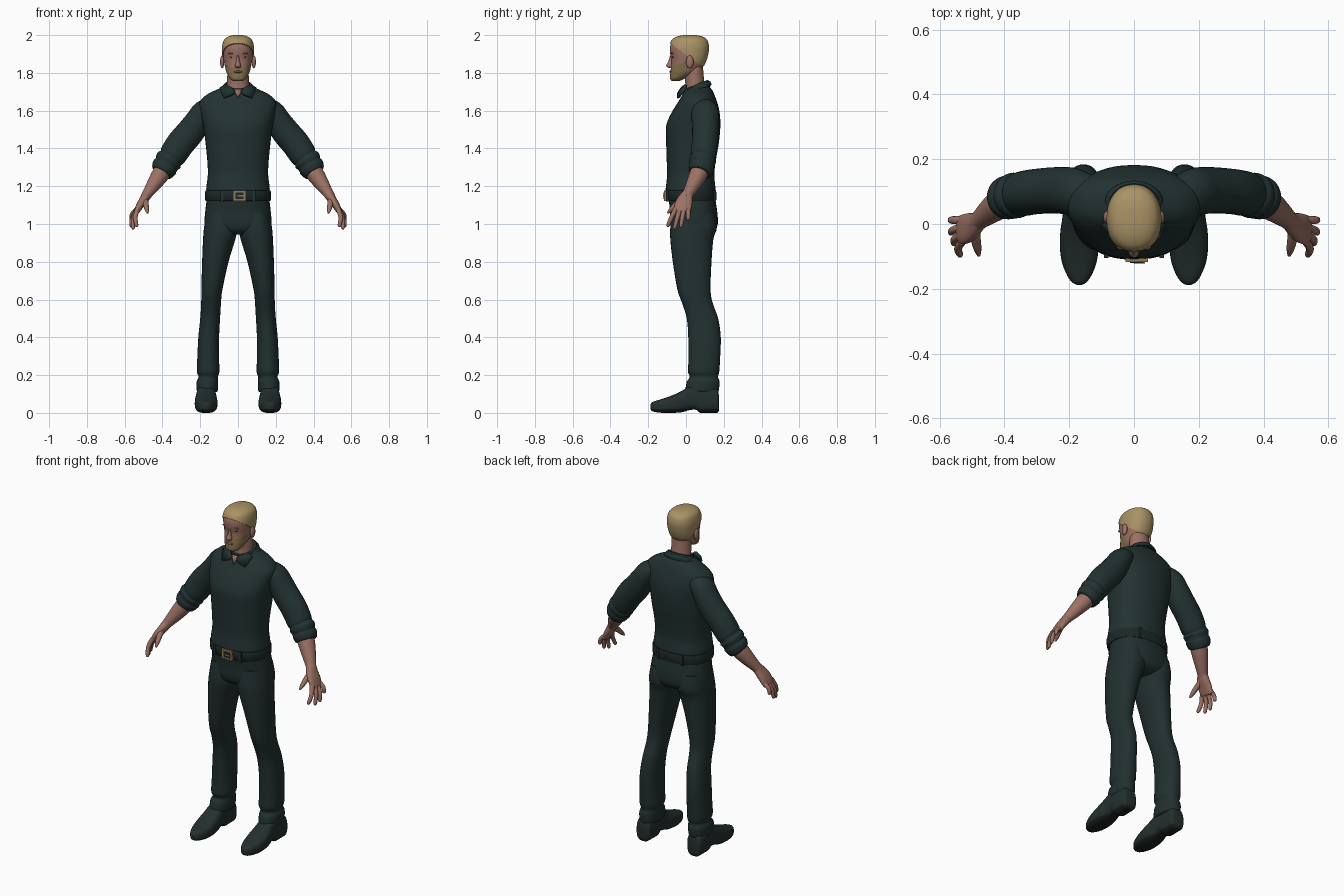
import bpy, bmesh, math
from mathutils import Vector

if "Cube" in bpy.data.objects:
    bpy.data.objects.remove(bpy.data.objects["Cube"])


def material(name, *rgb):
    m = bpy.data.materials.new(name)
    m.use_nodes = True
    m.diffuse_color = (*rgb, 1)
    m.node_tree.nodes["Principled BSDF"].inputs["Base Color"].default_value = (*rgb, 1)
    return m


skin = material("skin", .33, .165, .125)
lips = material("lip skin", .24, .10, .08)
blond = material("blond hair", .40, .29, .13)
stubble = material("stubble", .23, .165, .07)
cloth = material("shirt cloth", .017, .032, .032)
denim = material("trouser cloth", .016, .029, .029)
leather = material("shoe leather", .017, .029, .028)
rubber = material("sole rubber", .012, .014, .013)
black = material("belt leather", .012, .02, .02)
brass = material("brass", .30, .19, .09)

X, Y, Z = Vector((1, 0, 0)), Vector((0, 1, 0)), Vector((0, 0, 1))


def finish(name, bm, mats, mirror=False, angle=50):
    """Turn a bmesh into a smooth shaded object, mirrored across x if asked."""
    bmesh.ops.recalc_face_normals(bm, faces=bm.faces)
    for f in bm.faces:
        f.smooth = True
    mesh = bpy.data.meshes.new(name)
    bm.to_mesh(mesh)
    bm.free()
    for m in mats:
        mesh.materials.append(m)
    mesh.set_sharp_from_angle(angle=math.radians(angle))
    ob = bpy.data.objects.new(name, mesh)
    bpy.context.collection.objects.link(ob)
    if mirror:
        ob.modifiers.new("Mirror", 'MIRROR')
    return ob


def smooth_rows(rows, steps):
    """Catmull-Rom interpolation of the section rows."""
    out = []
    for i in range(len(rows) - 1):
        a, b, c, d = (rows[min(max(i + k, 0), len(rows) - 1)] for k in (-1, 0, 1, 2))
        for s in range(steps):
            t = s / steps
            out.append([q + t / 2 * (r - p + t * (2*p - 5*q + 4*r - w + t * (3*(q - r) + w - p)))
                        for p, q, r, w in zip(a, b, c, d)])
    return out + [list(rows[-1])]


def loft(name, rows, mats, axis=None, ref=Y, power=2.0, sides=32, steps=4,
         mirror=False, splits=(), keep=None, paint=None):
    """Skin superellipse sections (x, y, z, radius along ref, other radius)."""
    bm = bmesh.new()
    rows = smooth_rows(rows, steps)
    rings = []
    for i, r in enumerate(rows):
        lo, hi = rows[max(i - 1, 0)], rows[min(i + 1, len(rows) - 1)]
        t = axis or (Vector(hi[:3]) - Vector(lo[:3])).normalized()
        u = (ref - t * ref.dot(t)).normalized()
        v = t.cross(u)
        ring = []
        for k in range(sides):
            a = math.tau * k / sides
            c, s = (math.copysign(abs(f(a)) ** (2 / power), f(a)) for f in (math.cos, math.sin))
            ring.append(bm.verts.new(Vector(r[:3]) + u * c * r[3] + v * s * r[4]))
        rings.append(ring)
    for a, b in zip(rings, rings[1:]):
        for k in range(sides):
            j = (k + 1) % sides
            bm.faces.new((a[k], a[j], b[j], b[k]))
    bm.faces.new(rings[0])
    bm.faces.new(rings[-1])
    for co, no in splits:
        bmesh.ops.bisect_plane(bm, geom=bm.verts[:] + bm.edges[:] + bm.faces[:], plane_co=co, plane_no=no)
    if keep:
        bmesh.ops.bisect_plane(bm, geom=bm.verts[:] + bm.edges[:] + bm.faces[:],
                               plane_co=keep[0], plane_no=keep[1], clear_inner=True)
        bmesh.ops.holes_fill(bm, edges=[e for e in bm.edges if e.is_boundary], sides=0)
    if paint:
        for f in bm.faces:
            f.material_index = paint(f.calc_center_median())
    return finish(name, bm, mats, mirror)


def slab(z, x0, x1, front, back):
    return ((x0 + x1) / 2, (front + back) / 2, z, (back - front) / 2, (x1 - x0) / 2)


def body(rows):
    return [slab(z, -w, w, f, b) for z, w, f, b in rows]


def blob(name, at, size, mat, mirror=False):
    bm = bmesh.new()
    bmesh.ops.create_uvsphere(bm, u_segments=20, v_segments=12, radius=1)
    bmesh.ops.scale(bm, vec=size, verts=bm.verts)
    bmesh.ops.translate(bm, vec=at, verts=bm.verts)
    return finish(name, bm, [mat], mirror)


def box(name, at, size, mat, mirror=False):
    bm = bmesh.new()
    bmesh.ops.create_cube(bm, size=1)
    bmesh.ops.scale(bm, vec=size, verts=bm.verts)
    bmesh.ops.translate(bm, vec=at, verts=bm.verts)
    return finish(name, bm, [mat], mirror, 30)


def plate(name, points, mat, thick, mirror=False):
    bm = bmesh.new()
    bm.faces.new([bm.verts.new(p) for p in points])
    ob = finish(name, bm, [mat], mirror, 30)
    mod = ob.modifiers.new("Solidify", 'SOLIDIFY')
    mod.thickness, mod.offset = thick, 0


# Head with painted stubble, and a hair cap cut from a slightly larger shell
head_rows = body([(1.757, .022, -.074, -.035), (1.768, .042, -.084, -.01), (1.80, .060, -.083, .05),
                  (1.835, .069, -.079, .088), (1.87, .076, -.077, .105), (1.905, .079, -.084, .114),
                  (1.94, .079, -.084, .117), (1.97, .069, -.070, .107), (1.988, .046, -.04, .08),
                  (1.995, .018, -.005, .045)])
jaw_co, jaw_no = Vector((0, -.09, 1.822)), Vector((0, -.45, 1)).normalized()
ear_co = Vector((0, .002, 1.8))
loft("head", head_rows, [skin, stubble], axis=Z, power=2.2, sides=40,
     splits=[(jaw_co, jaw_no), (ear_co, Y)],
     paint=lambda c: int((c - jaw_co).dot(jaw_no) < 0 and c.y < ear_co.y))
hair_rows = [(x, y, z + .005 * (z > 1.95), a + .005, b + .005) for x, y, z, a, b in head_rows]
loft("hair", hair_rows, [blond], axis=Z, power=2.2, sides=40,
     keep=(Vector((0, -.085, 1.957)), Vector((0, .59, .81))))
loft("nose", body([(1.893, .006, -.084, -.06), (1.86, .010, -.094, -.06),
                   (1.838, .016, -.105, -.06), (1.826, .013, -.090, -.06)]), [skin], axis=Z, sides=16)
blob("mouth", (0, -.081, 1.806), (.024, .007, .006), lips)
blob("ear", (.084, .02, 1.858), (.011, .02, .034), skin, True)
blob("eye", (.031, -.068, 1.884), (.012, .005, .005), black, True)
blob("brow", (.033, -.072, 1.903), (.019, .008, .004), stubble, True)
loft("neck", body([(1.66, .06, -.015, .11), (1.73, .058, -.004, .10),
                   (1.78, .057, -.006, .094), (1.83, .055, 0, .09)]), [skin], axis=Z)

# Shirt body and collar
loft("shirt_body", body([(1.165, .164, -.095, .15), (1.18, .168, -.107, .156), (1.20, .167, -.106, .155),
                         (1.26, .160, -.100, .150), (1.33, .162, -.102, .157), (1.43, .172, -.105, .174),
                         (1.52, .184, -.105, .182), (1.59, .198, -.076, .178), (1.645, .202, -.042, .165),
                         (1.685, .165, -.018, .150), (1.71, .115, -.003, .138), (1.725, .08, .01, .125)]),
     [cloth], axis=Z, power=2.3, sides=48)
tilt = Vector((0, -.36, .93)).normalized()
loft("collar_stand", [(0, .057, 1.70, .077, .088), (0, .055, 1.722, .075, .082), (0, .05, 1.738, .071, .073)],
     [cloth], axis=tilt)
loft("collar_fold", [(0, .059, 1.705, .080, .094), (0, .057, 1.716, .082, .091), (0, .054, 1.730, .076, .079)],
     [cloth], axis=tilt)
plate("collar_point", [(.014, -.034, 1.704), (.03, -.044, 1.684), (.075, -.042, 1.668), (.098, 0, 1.718),
                       (.066, 0, 1.738), (.035, -.022, 1.722)], cloth, .012, True)
plate("open_neck", [(-.022, -.024, 1.712), (0, -.044, 1.665), (.022, -.024, 1.712)], skin, .008)

# Sleeves with rolled cuffs
loft("sleeve", [(.13, .085, 1.625, .06, .05), (.18, .098, 1.595, .072, .062), (.21, .103, 1.55, .073, .067),
                (.25, .104, 1.49, .071, .074), (.305, .100, 1.425, .070, .075), (.345, .093, 1.365, .069, .072),
                (.356, .091, 1.35, .066, .066), (.367, .088, 1.335, .071, .073), (.379, .085, 1.314, .065, .065),
                (.388, .082, 1.30, .068, .069), (.40, .077, 1.275, .062, .060), (.404, .075, 1.268, .05, .05)],
     [cloth], mirror=True)

# Forearms and hands
loft("forearm", [(.385, .082, 1.30, .05, .048), (.415, .062, 1.255, .047, .046), (.45, .035, 1.203, .038, .037),
                 (.478, .012, 1.162, .030, .028), (.492, 0, 1.14, .033, .025)], [skin], mirror=True, sides=24)
loft("palm", [(.478, .012, 1.165, .027, .024), (.498, -.004, 1.13, .040, .023), (.518, -.014, 1.10, .046, .020),
              (.536, -.02, 1.068, .044, .015), (.54, -.021, 1.06, .034, .008)],
     [skin], mirror=True, sides=24, power=2.4)
fingers = {"index": (-.054, .536, -.098, .985), "middle": (-.032, .556, -.062, .972),
           "ring": (-.010, .566, -.028, .982), "little": (.012, .567, .012, 1.02)}
for label, (ky, tx, ty, tz) in fingers.items():
    base, tip = Vector((.531, ky, 1.08)), Vector((tx, ty, tz))
    knuckle = base.lerp(tip, .5) + Vector((.010, 0, .004))
    loft(label + "_finger", [(*base, .013, .013), (*knuckle, .012, .012), (*knuckle.lerp(tip, .8), .010, .010),
                             (*tip, .004, .004)], [skin], mirror=True, sides=12)
loft("thumb", [(.492, -.014, 1.135, .016, .018), (.488, -.050, 1.105, .015, .015),
               (.483, -.078, 1.078, .012, .012), (.479, -.097, 1.058, .005, .005)],
     [skin], ref=X, mirror=True, sides=12)

# Trousers
loft("trouser_seat", body([(1.17, .162, -.092, .15), (1.12, .167, -.09, .157), (1.06, .174, -.084, .166),
                           (1.0, .177, -.083, .168), (.965, .155, -.07, .150), (.945, .09, -.04, .11)]),
     [denim], axis=Z, power=2.3, sides=40)
loft("trouser_leg", [slab(*r) for r in [
    (1.06, .02, .168, -.07, .15), (.98, .004, .180, -.083, .163), (.92, .014, .185, -.083, .145),
    (.80, .050, .190, -.070, .135), (.65, .083, .194, -.045, .130), (.58, .090, .195, -.020, .142),
    (.50, .095, .200, .004, .170), (.40, .100, .210, .012, .184), (.28, .100, .216, .013, .180),
    (.22, .098, .218, .010, .176), (.19, .107, .209, .020, .170), (.165, .105, .219, .004, .177),
    (.12, .107, .219, -.002, .174), (.11, .115, .21, .01, .165)]],
     [denim], axis=Z, power=2.2, mirror=True)

# Belt, buckle and loops
loft("belt", body([(1.122, .168, -.098, .155), (1.128, .174, -.106, .161),
                   (1.172, .174, -.110, .160), (1.178, .168, -.1, .154)]), [black],
     axis=Z, power=2.3, sides=48, steps=2)
box("buckle_frame", (.008, -.111, 1.15), (.07, .012, .056), brass)
box("buckle_inset", (.008, -.116, 1.15), (.042, .008, .034), black)
box("buckle_prong", (.016, -.119, 1.15), (.036, .005, .007), brass)
box("front_belt_loop", (.085, -.097, 1.15), (.014, .016, .062), denim, True)
box("back_belt_loop", (.08, .150, 1.15), (.014, .016, .062), denim, True)

# Shoes: sections run from heel to toe, as (y, half width, bottom, top)
shoe = [(.174, .030, .012, .09), (.165, .044, .0, .13), (.12, .049, 0, .15), (.075, .049, 0, .155),
        (.055, .049, .016, .153), (.02, .052, .015, .143), (-.02, .058, .004, .118), (-.07, .060, 0, .094),
        (-.12, .053, 0, .076), (-.16, .037, .004, .064), (-.18, .022, .010, .056), (-.188, .008, .02, .045)]
loft("shoe", [(.169, y, (lo + hi) / 2, w, (hi - lo) / 2) for y, w, lo, hi in shoe], [leather, rubber],
     axis=-Y, ref=X, power=2.8, mirror=True, splits=[(Vector((0, 0, .02)), Z)],
     paint=lambda c: int(c.z < .02))
